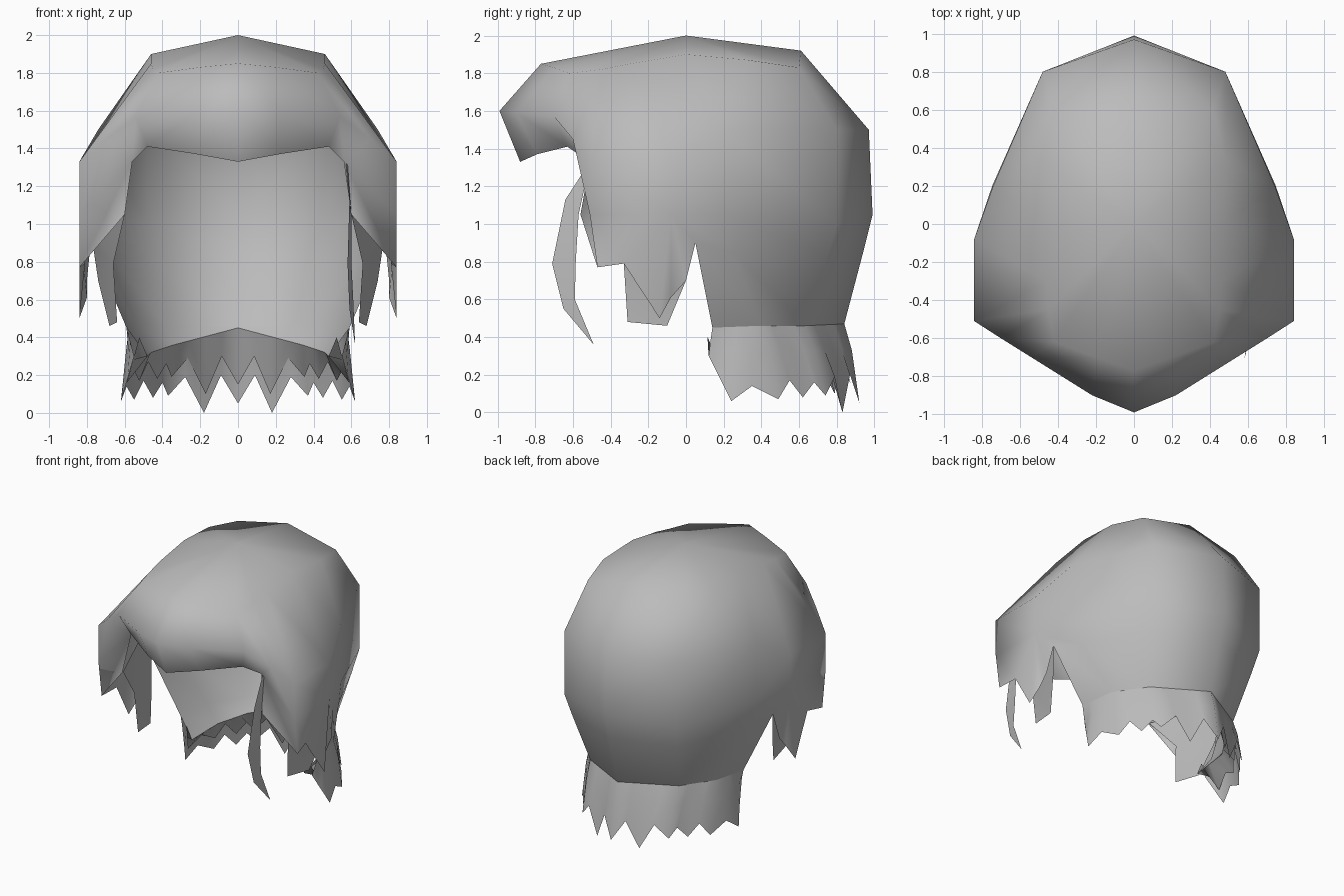
import bpy, math
from mathutils import Vector

if "Cube" in bpy.data.objects:
    bpy.data.objects.remove(bpy.data.objects["Cube"])

grey = bpy.data.materials.new("hair_grey")
grey.diffuse_color = (0.5, 0.5, 0.5, 1)
grey.use_nodes = True
grey.node_tree.nodes["Principled BSDF"].inputs["Base Color"].default_value = grey.diffuse_color


def make(name, verts, faces, mirror=True, angle=50):
    """Mesh object from half a shape, mirrored across x."""
    me = bpy.data.meshes.new(name)
    me.from_pydata(verts, [], faces)
    me.materials.append(grey)
    ob = bpy.data.objects.new(name, me)
    bpy.context.collection.objects.link(ob)
    if mirror:
        m = ob.modifiers.new("mirror", 'MIRROR')
        m.use_clip = True
        m.merge_threshold = 0.002
    bpy.ops.object.select_all(action='DESELECT')
    ob.select_set(True)
    bpy.context.view_layer.objects.active = ob
    bpy.ops.object.shade_smooth_by_angle(angle=math.radians(angle))
    return ob


def loft(rows):
    """Quads between rows of equal length."""
    n = len(rows[0])
    verts = [p for r in rows for p in r]
    faces = [(i * n + j, (i + 1) * n + j, (i + 1) * n + j + 1, i * n + j + 1)
             for i in range(len(rows) - 1) for j in range(n - 1)]
    return verts, faces


def resample(row, count):
    """Evenly spaced points along a polyline."""
    pts = [Vector(p) for p in row]
    out = []
    for i in range(count):
        t = i / (count - 1) * (len(pts) - 1)
        k = min(int(t), len(pts) - 2)
        out.append(pts[k].lerp(pts[k + 1], t - k))
    return out


# Half rings, running from front centre round the side to back centre
crown = [(0, -.77, 1.85), (.2, -.7, 1.83), (.42, -.62, 1.8), (.45, -.45, 1.82),
         (.46, -.3, 1.85), (.46, 0, 1.9), (.48, .33, 1.87), (.42, .6, 1.83), (0, .61, 1.92)]
brow = [(0, -.99, 1.6), (.22, -.9, 1.59), (.54, -.7, 1.57), (.7, -.6, 1.45),
        (.84, -.51, 1.33), (.84, -.08, 1.33), (.74, .2, 1.5), (.48, .8, 1.5), (0, .97, 1.5)]
hem = [(0, -.88, 1.33), (.22, -.79, 1.37), (.48, -.63, 1.41), (.56, -.51, 1.33),
       (.84, -.51, 1.05), (.84, -.08, 1.05), (.745, .2, 1.05), (.48, .8, 1.0), (0, .99, 1.05)]
verts, faces = loft([crown, brow, hem])

# Crown fan up to the apex
apex = len(verts)
verts.append((0, 0, 2))
faces += [(apex, j, j + 1) for j in range(8)]

# Nape: back columns tapering down, its front edge starting at the slit
nape = [
    [(.78, .05, .9), (.69, .25, .85), (.45, .75, .83), (0, .94, .85)],
    [(.59, .14, .45), (.54, .4, .46), (.38, .63, .46), (0, .84, .47)],
    [(.48, .12, .3), (.46, .41, .32), (.34, .6, .36), (0, .79, .45)]]
previous = [18 + 5 + k for k in range(4)]
for row in nape:
    start = len(verts)
    verts += row
    now = list(range(start, start + 4))
    faces += [(previous[k], now[k], now[k + 1], previous[k + 1]) for k in range(3)]
    previous = now
slit = apex + 1

# Ragged side locks in front of the slit
start = len(verts)
verts += [(.6, -.56, 1.05), (.84, -.47, .77), (.81, -.33, .79),
          (.84, -.14, .5), (.8, -.08, .61), (.8, 0, .7)]
faces += [(18 + 3, start, start + 1, 18 + 4),
          (18 + 4, start + 1, start + 2),
          (18 + 4, start + 2, start + 3, 18 + 5),
          (18 + 5, start + 3, start + 4),
          (18 + 5, start + 4, start + 5),
          (18 + 5, start + 5, slit)]
make("hair_shell", verts, faces, angle=130)

# Inner side lock showing below the ragged edge
make("inner_side_lock",
     [(.6, -.55, 1.05), (.66, -.33, .79), (.64, -.31, .48), (.68, -.1, .46),
      (.74, 0, .7), (.77, .04, .9), (.8, -.08, 1.05)],
     [(0, 1, 6), (1, 2, 3), (1, 3, 4), (1, 4, 5, 6)])

# Jagged nape tips: outer layer and a shorter inner layer, both rooted on the nape
tips = [(.55, .12, .3), (.585, .18, .18), (.62, .24, .06), (.59, .35, .14), (.55, .49, .07),
        (.5, .55, .17), (.45, .62, .08), (.4, .68, .16), (.37, .74, .09), (.28, .79, .19),
        (.18, .83, 0), (.09, .87, .2), (0, .92, .05)]
root = resample(nape[1], len(tips))
flare = [(r.x * .5 + t[0] * .5, r.y * .5 + t[1] * .5, .33) for r, t in zip(root, tips)]
flare[0] = (.57, .13, .38)
make("nape_tips_outer", *loft([root, flare, tips]), angle=60)
lining = resample(nape[2], len(tips))
inner_hem = [(x * .95, y * .95, z + .1) for x, y, z in tips]
make("nape_tips_inner", *loft([lining, inner_hem]), angle=60)

# Single long curved strand on one side of the face
front_edge = [(.57, -.51, 1.33), (.59, -.64, 1.13), (.58, -.71, .79), (.59, -.65, .55), (.62, -.49, .36)]
back_edge = [(.58, -.51, 1.32), (.6, -.57, 1.05), (.6, -.585, .8), (.61, -.59, .6), (.62, -.49, .36)]
make("face_strand", *loft([front_edge, back_edge]), mirror=False)
